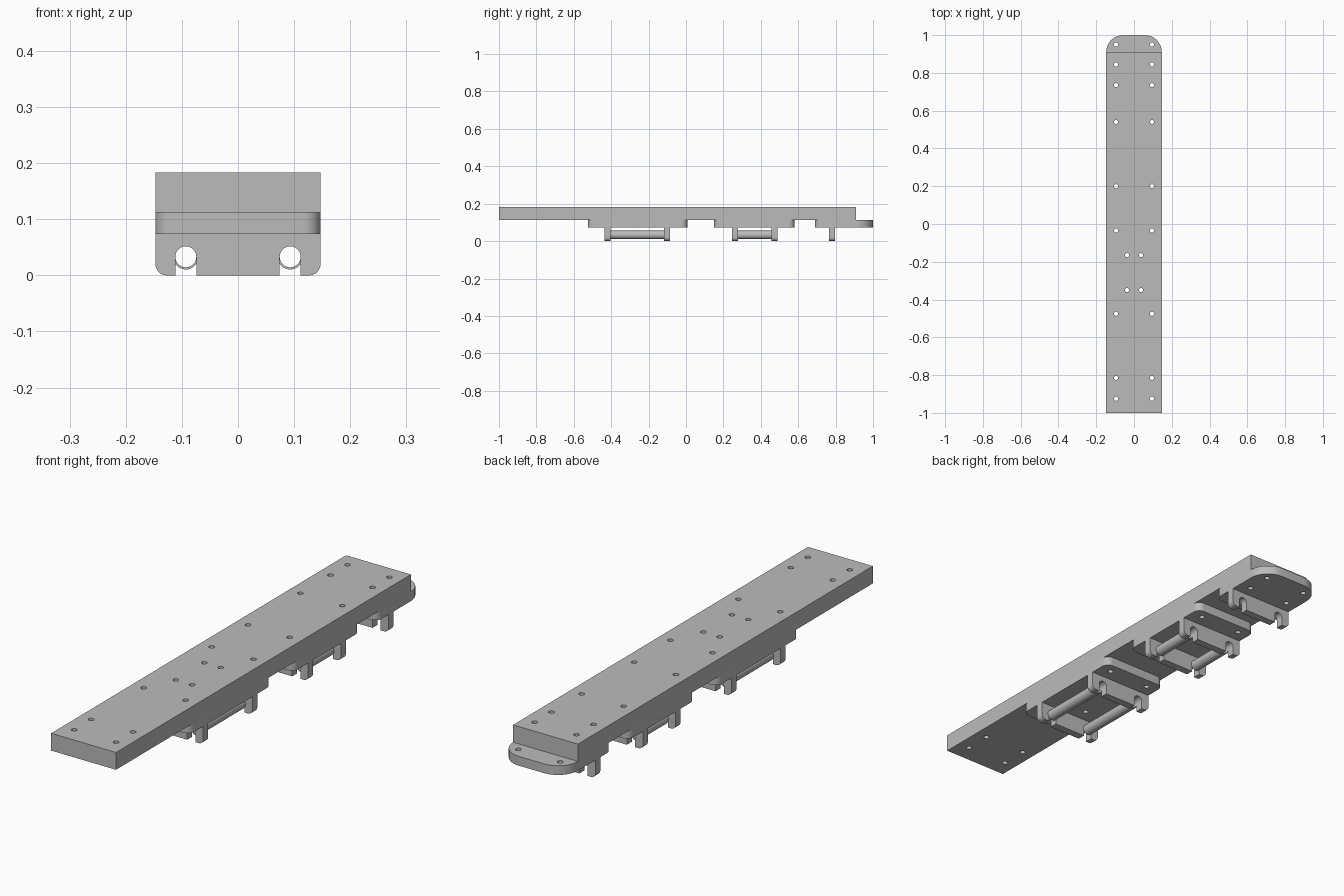
import bpy, bmesh, math
from mathutils import Matrix, Vector

cube = bpy.data.objects.get("Cube")
if cube:
    bpy.data.objects.remove(cube, do_unlink=True)

grey = bpy.data.materials.new("plain grey")
grey.use_nodes = True
grey.diffuse_color = (0.5, 0.5, 0.5, 1)
grey.node_tree.nodes["Principled BSDF"].inputs["Base Color"].default_value = (0.5, 0.5, 0.5, 1)

HALF = 0.147                            # half width of the whole body
PLATE_Z, BEAM_Z, TOP_Z = 0.074, 0.112, 0.183
TUBE_X, TUBE_Z, BORE, TUBE_R = 0.093, 0.033, 0.0187, 0.0225


def arc(cx, cy, r, start, end, n=10):
    angles = [math.radians(start + (end - start) * i / n) for i in range(n + 1)]
    return [(cx + r * math.cos(a), cy + r * math.sin(a)) for a in angles]


def make_object(name, bm):
    bmesh.ops.recalc_face_normals(bm, faces=bm.faces)
    mesh = bpy.data.meshes.new(name)
    bm.to_mesh(mesh)
    bm.free()
    mesh.materials.append(grey)
    obj = bpy.data.objects.new(name, mesh)
    bpy.context.collection.objects.link(obj)
    return obj


def extrude(name, points, depth):
    """Turn 3D outline points into a solid by sweeping along depth."""
    bm = bmesh.new()
    face = bm.faces.new([bm.verts.new(p) for p in points])
    swept = bmesh.ops.extrude_face_region(bm, geom=[face])["geom"]
    bmesh.ops.translate(bm, vec=Vector(depth),
                        verts=[v for v in swept if isinstance(v, bmesh.types.BMVert)])
    return make_object(name, bm)


def finish(obj, cutter=None):
    bpy.ops.object.select_all(action='DESELECT')
    obj.select_set(True)
    bpy.context.view_layer.objects.active = obj
    if cutter:
        mod = obj.modifiers.new("screw holes", 'BOOLEAN')
        mod.operation, mod.solver, mod.object = 'DIFFERENCE', 'EXACT', cutter
        bpy.ops.object.modifier_apply(modifier=mod.name)
    bpy.ops.object.shade_smooth_by_angle(angle=math.radians(30))


# Screw hole cutter: mirrored pairs of vertical pins
bm = bmesh.new()
rows = [(0.095, y) for y in (0.95, 0.845, 0.735, 0.54, 0.2, -0.035, -0.475, -0.815, -0.925)]
rows += [(0.037, -0.165), (0.037, -0.35)]
for x, y in rows:
    for side in (-1, 1):
        bmesh.ops.create_cone(bm, cap_ends=True, segments=20, radius1=0.011, radius2=0.011,
                              depth=0.4, matrix=Matrix.Translation((side * x, y, 0.15)))
pins = make_object("screw_hole_cutter", bm)
pins.hide_render = True

# Long top beam
beam = extrude("top_beam", [(-HALF, -1, BEAM_Z), (HALF, -1, BEAM_Z),
                            (HALF, 0.91, BEAM_Z), (-HALF, 0.91, BEAM_Z)],
               (0, 0, TOP_Z - BEAM_Z))
finish(beam, pins)

# Mounting plates with rounded corners
for name, y0, y1, r_back in (("front_plate", -0.523, 0.007, 0.03),
                             ("middle_plate", 0.15, 0.58, 0.03),
                             ("back_plate", 0.69, 1.0, 0.09)):
    r = 0.03
    outline = (arc(HALF - r, y0 + r, r, -90, 0)
               + arc(HALF - r_back, y1 - r_back, r_back, 0, 90)
               + arc(r_back - HALF, y1 - r_back, r_back, 90, 180)
               + arc(r - HALF, y0 + r, r, 180, 270))
    plate = extrude(name, [(x, y, PLATE_Z) for x, y in outline], (0, 0, BEAM_Z - PLATE_Z))
    finish(plate, pins)

# Hanging brackets with two open slots for the tubes
corner = 0.02
right_half = ([(TUBE_X - BORE, 0)] + arc(TUBE_X, TUBE_Z, BORE, 180, 0, 20)
              + [(TUBE_X + BORE, 0)] + arc(HALF - corner, corner, corner, -90, 0)
              + [(HALF, PLATE_Z)])
profile = right_half + [(-x, z) for x, z in reversed(right_half)]
BRACKETS = ((-0.435, -0.403), (-0.117, -0.085), (0.245, 0.277), (0.457, 0.489), (0.765, 0.797))
for i, (y0, y1) in enumerate(BRACKETS):
    finish(extrude(f"bracket_{i + 1}", [(x, y0, z) for x, z in profile], (0, y1 - y0, 0)))


# Hollow tubes carried between the bracket pairs
def tube(name, x, y0, y1, n=32):
    bm = bmesh.new()
    rings = []
    for r, y in ((TUBE_R, y0), (TUBE_R, y1), (BORE, y1), (BORE, y0)):
        rings.append([bm.verts.new((x + px, y, TUBE_Z + pz))
                      for px, pz in arc(0, 0, r, 0, 360, n)[:-1]])
    for k in range(4):
        a, b = rings[k], rings[(k + 1) % 4]
        for j in range(n):
            bm.faces.new((a[j], a[(j + 1) % n], b[(j + 1) % n], b[j]))
    finish(make_object(name, bm))


for label, first, second in (("front", 0, 1), ("middle", 2, 3)):
    for side, x in (("left", TUBE_X), ("right", -TUBE_X)):
        tube(f"{label}_{side}_tube", x, BRACKETS[first][1], BRACKETS[second][0])

pins.hide_set(True)
